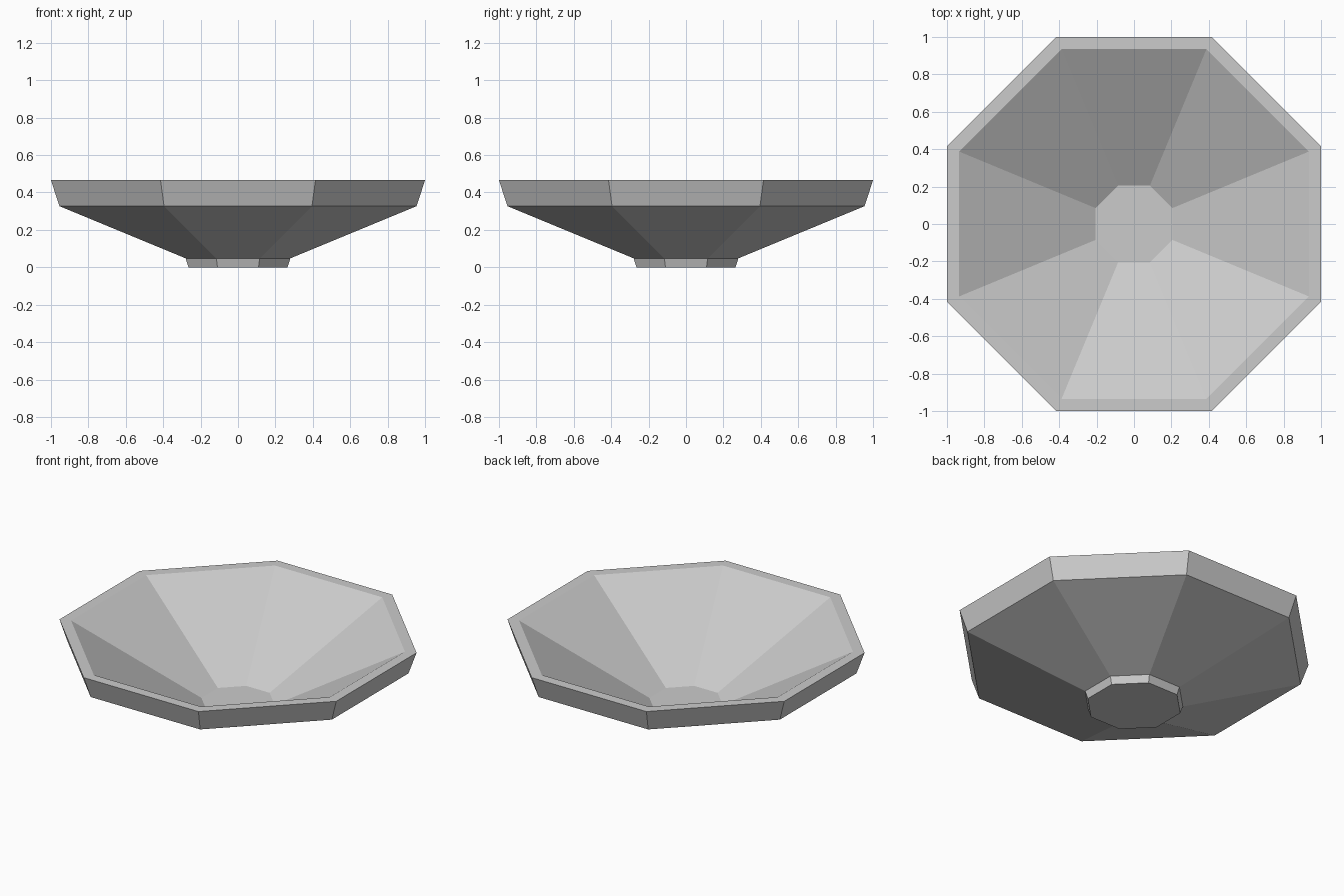
import bpy, bmesh
from math import cos, sin, pi

SIDES = 8

default = bpy.data.objects.get("Cube")
if default:
    bpy.data.objects.remove(default, do_unlink=True)

# Material
grey = bpy.data.materials.new("light_grey")
grey.use_nodes = True
colour = (0.6, 0.6, 0.6, 1)
grey.diffuse_color = colour
grey.node_tree.nodes["Principled BSDF"].inputs["Base Color"].default_value = colour


def ring(bm, apothem, z):
    """Octagon of vertices with flat sides facing the axes."""
    r = apothem / cos(pi / SIDES)
    angles = [(i + 0.5) * 2 * pi / SIDES for i in range(SIDES)]
    return [bm.verts.new((r * cos(a), r * sin(a), z)) for a in angles]


# Bowl profile: (half width, height), from the foot up and over into the basin
profile = [
    (0.265, 0.0),    # foot base
    (0.28, 0.048),   # foot top
    (0.955, 0.327),  # underside edge
    (1.0, 0.466),    # outer rim
    (0.935, 0.466),  # inner rim
    (0.205, 0.04),   # basin floor
]

bm = bmesh.new()
rings = [ring(bm, a, z) for a, z in profile]
for low, high in zip(rings, rings[1:]):
    for i in range(SIDES):
        j = (i + 1) % SIDES
        bm.faces.new((low[i], low[j], high[j], high[i]))

# Foot base and basin floor
bm.faces.new(rings[0][::-1])
bm.faces.new(rings[-1])
bmesh.ops.recalc_face_normals(bm, faces=bm.faces)

mesh = bpy.data.meshes.new("bowl")
bm.to_mesh(mesh)
bm.free()
mesh.materials.append(grey)
bowl = bpy.data.objects.new("bowl", mesh)
bpy.context.collection.objects.link(bowl)
